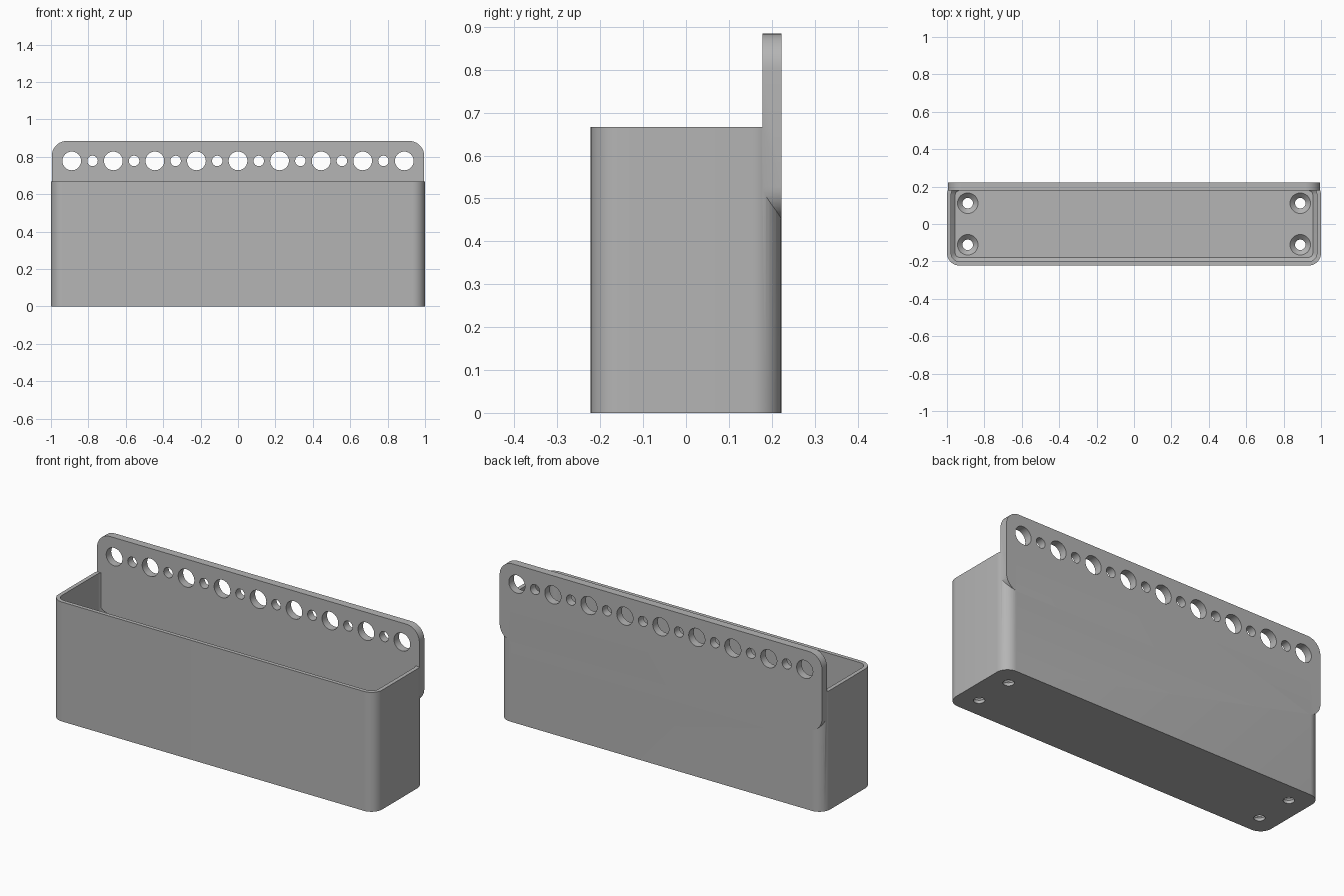
import bpy, bmesh
from math import sin, cos, pi
from mathutils import Vector

if "Cube" in bpy.data.objects:
    bpy.data.objects.remove(bpy.data.objects["Cube"], do_unlink=True)

grey = bpy.data.materials.new("plain grey")
grey.use_nodes = True
colour = (0.46, 0.46, 0.46, 1)
grey.diffuse_color = colour
grey.node_tree.nodes["Principled BSDF"].inputs["Base Color"].default_value = colour

PITCH = 2 / 9
HALF_DEPTH = PITCH
BOX_TOP = 3 * PITCH
WALL = 0.022
FLOOR = 0.044


def rounded_rect(hx, hy, r, steps=10):
    """Outline of a rounded rectangle, centred on the origin."""
    points = []
    for k, (sx, sy) in enumerate([(1, 1), (-1, 1), (-1, -1), (1, -1)]):
        for i in range(steps + 1):
            a = (k + i / steps) * pi / 2
            points.append((sx * (hx - r) + r * cos(a), sy * (hy - r) + r * sin(a)))
    return points


def circle(r, steps=40):
    return [(r * cos(2 * pi * i / steps), r * sin(2 * pi * i / steps)) for i in range(steps)]


def loft(name, sections, place):
    """Closed solid through (outline, level) sections; place maps u, v, level to space."""
    bm = bmesh.new()
    rings = [[bm.verts.new(place(u, v, w)) for u, v in outline] for outline, w in sections]
    bm.faces.new(rings[0])
    bm.faces.new(rings[-1])
    n = len(rings[0])
    for low, high in zip(rings, rings[1:]):
        for i in range(n):
            j = (i + 1) % n
            bm.faces.new((low[i], low[j], high[j], high[i]))
    bmesh.ops.recalc_face_normals(bm, faces=bm.faces)
    mesh = bpy.data.meshes.new(name)
    bm.to_mesh(mesh)
    bm.free()
    mesh.materials.append(grey)
    obj = bpy.data.objects.new(name, mesh)
    bpy.context.collection.objects.link(obj)
    return obj


def upright(x=0, y=0):
    return lambda u, v, w: Vector((x + u, y + v, w))


def through_depth(x, z):
    return lambda u, v, w: Vector((x + u, w, z + v))


def combine(target, tool, operation):
    """Apply a boolean and discard the tool."""
    mod = target.modifiers.new("boolean", "BOOLEAN")
    mod.operation = operation
    mod.solver = "EXACT"
    mod.object = tool
    bpy.context.view_layer.objects.active = target
    bpy.ops.object.modifier_apply(modifier=mod.name)
    bpy.data.objects.remove(tool, do_unlink=True)


# Box with rounded upright corners
box = loft("wall_box",
           [(rounded_rect(1, HALF_DEPTH, 0.067), z) for z in (0, BOX_TOP)], upright())

# Hollow inside with a small slope around the floor
inner = rounded_rect(1 - WALL, HALF_DEPTH - WALL, 0.045)
inner_floor = rounded_rect(1 - 2 * WALL, HALF_DEPTH - 2 * WALL, 0.023)
cavity = loft("cavity_cutter",
              [(inner_floor, FLOOR), (inner, FLOOR + WALL), (inner, 1)], upright())
combine(box, cavity, "DIFFERENCE")

# Hanging plate along the back
plate = loft("back_plate",
             [(rounded_rect(0.9956, 0.2178, 0.08), y) for y in (0.178, HALF_DEPTH)],
             through_depth(0, BOX_TOP))
combine(box, plate, "UNION")

# Alternating large and small holes in the plate
for i in range(-8, 9):
    radius = 0.05 if i % 2 == 0 else 0.028
    hole = loft("hole_cutter", [(circle(radius), y) for y in (0.1, 0.3)],
                through_depth(i * PITCH / 2, 3.5 * PITCH))
    combine(box, hole, "DIFFERENCE")

# Countersunk screw holes in the floor
for x in (-4 * PITCH, 4 * PITCH):
    for y in (-PITCH / 2, PITCH / 2):
        screw = loft("screw_cutter",
                     [(circle(0.028), -0.1), (circle(0.028), FLOOR - 0.027),
                      (circle(0.055), FLOOR), (circle(0.055), FLOOR + 0.02)],
                     upright(x, y))
        combine(box, screw, "DIFFERENCE")

# Smooth rounded corners, sharp edges kept
bpy.ops.object.select_all(action="DESELECT")
box.select_set(True)
bpy.context.view_layer.objects.active = box
bpy.ops.object.shade_smooth_by_angle(angle=pi / 6)
